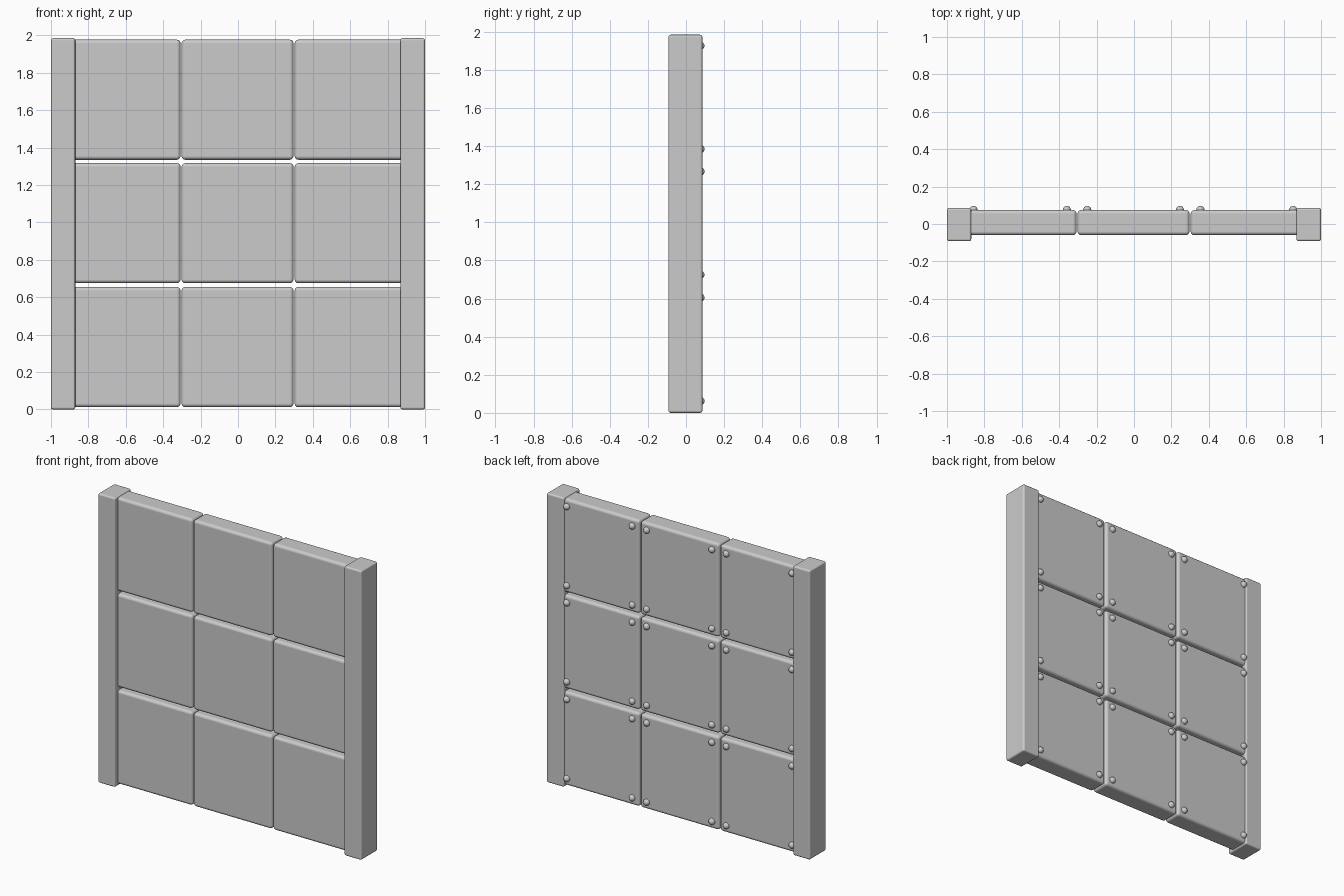
import bpy
import bmesh
from mathutils import Matrix

if "Cube" in bpy.data.objects:
    bpy.data.objects.remove(bpy.data.objects["Cube"])

# single grey for the whole gate
grey = bpy.data.materials.new("plain_grey")
grey.diffuse_color = (0.6, 0.6, 0.6, 1)
grey.use_nodes = True
grey.node_tree.nodes["Principled BSDF"].inputs["Base Color"].default_value = grey.diffuse_color


def finish(bm, name):
    mesh = bpy.data.meshes.new(name)
    bm.to_mesh(mesh)
    bm.free()
    mesh.materials.append(grey)
    obj = bpy.data.objects.new(name, mesh)
    bpy.context.collection.objects.link(obj)
    for p in mesh.polygons:
        p.use_smooth = True
    return obj


def rounded_box(name, lo, hi, radius):
    """Box between two corners with rounded edges."""
    bm = bmesh.new()
    size = [b - a for a, b in zip(lo, hi)]
    mid = [(a + b) / 2 for a, b in zip(lo, hi)]
    bmesh.ops.create_cube(bm, size=1, matrix=Matrix.Translation(mid) @ Matrix.Diagonal((*size, 1)))
    obj = finish(bm, name)
    bevel = obj.modifiers.new("rounded_edges", 'BEVEL')
    bevel.width = radius
    bevel.segments = 3
    bevel.harden_normals = True
    return obj


# side posts
for side, x0, x1 in (("left", -1.0, -0.87), ("right", 0.868, 1.0)):
    rounded_box(f"{side}_post", (x0, -0.092, 0), (x1, 0.086, 1.985), 0.012)

# grid of panels, each with four rivets on its back
columns = [(-0.91, -0.307), (-0.302, 0.297), (0.303, 0.903)]
rows = [(0.012, 0.655), (0.675, 1.317), (1.335, 1.977)]
for r, (z0, z1) in enumerate(rows):
    for c, (x0, x1) in enumerate(columns):
        rounded_box(f"panel_{r + 1}_{c + 1}", (x0, -0.06, z0), (x1, 0.075, z1), 0.02)
        bm = bmesh.new()
        for x in (x0 + 0.052, x1 - 0.052):
            for z in (z0 + 0.05, z1 - 0.05):
                bmesh.ops.create_uvsphere(bm, u_segments=16, v_segments=10, radius=0.022,
                                          matrix=Matrix.Translation((x, 0.075, z)))
        finish(bm, f"rivets_{r + 1}_{c + 1}")
